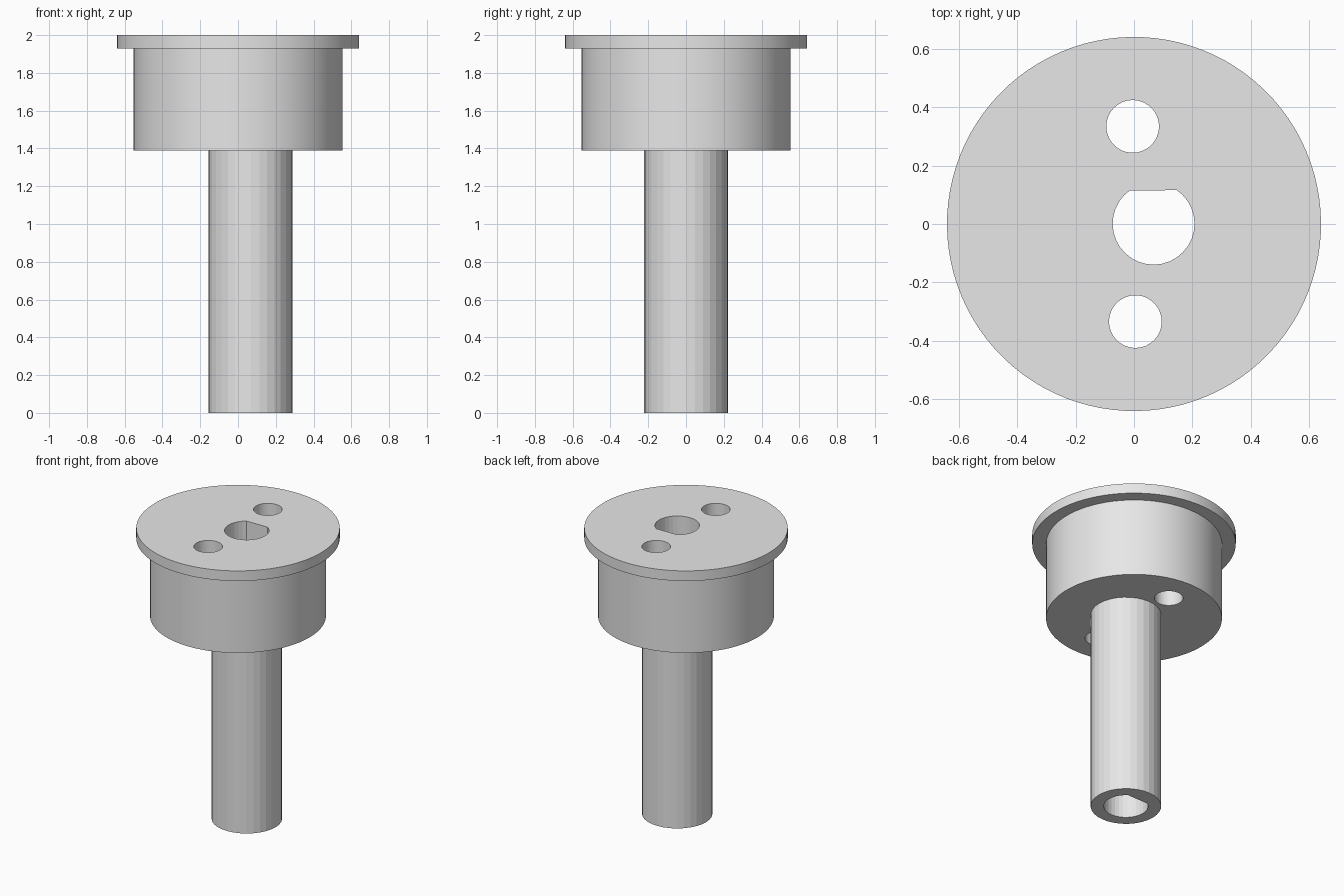
import bpy, bmesh, math
from mathutils import Matrix, Vector

cube = bpy.data.objects.get("Cube")
if cube:
    bpy.data.objects.remove(cube, do_unlink=True)

# Main dimensions
HUB_BOTTOM, FLANGE_BOTTOM, TOP = 1.39, 1.93, 2.0
SHAFT_X, PIN_Y = 0.067, 0.334
TURN = Matrix.Rotation(math.radians(0.8), 4, "Z")

grey = bpy.data.materials.new("plain grey")
grey.use_nodes = True
grey.diffuse_color = (0.8, 0.8, 0.8, 1)
grey.node_tree.nodes["Principled BSDF"].inputs["Base Color"].default_value = (0.8, 0.8, 0.8, 1)


def rod(name, radius, z0, z1, x=0, y=0, sides=96, flat_y=None):
    """Upright cylinder, optionally cut to a D section."""
    bm = bmesh.new()
    bmesh.ops.create_cone(bm, cap_ends=True, segments=sides, radius1=radius,
                          radius2=radius, depth=z1 - z0)
    if flat_y is not None:
        cut = bmesh.ops.bisect_plane(bm, geom=bm.verts[:] + bm.edges[:] + bm.faces[:],
                                     plane_co=Vector((0, flat_y, 0)),
                                     plane_no=Vector((0, 1, 0)), clear_outer=True)
        edges = [e for e in cut["geom_cut"] if isinstance(e, bmesh.types.BMEdge)]
        bmesh.ops.holes_fill(bm, edges=edges, sides=0)
        bmesh.ops.recalc_face_normals(bm, faces=bm.faces)
    bm.transform(TURN @ Matrix.Translation((x, y, (z0 + z1) / 2)))
    mesh = bpy.data.meshes.new(name)
    bm.to_mesh(mesh)
    bm.free()
    mesh.materials.append(grey)
    obj = bpy.data.objects.new(name, mesh)
    bpy.context.collection.objects.link(obj)
    return obj


def combine(target, tool, operation):
    """Apply a boolean and remove the tool."""
    mod = target.modifiers.new(operation.lower(), "BOOLEAN")
    mod.operation, mod.object, mod.solver = operation, tool, "EXACT"
    bpy.ops.object.select_all(action="DESELECT")
    bpy.context.view_layer.objects.active = target
    target.select_set(True)
    bpy.ops.object.modifier_apply(modifier=mod.name)
    bpy.data.objects.remove(tool, do_unlink=True)


# Hub with the wide flange on top and the off-centre shaft below
body = rod("flanged_hub_and_shaft", 0.553, HUB_BOTTOM, TOP - 0.03)
combine(body, rod("flange", 0.64, FLANGE_BOTTOM, TOP), "UNION")
combine(body, rod("shaft", 0.222, 0, HUB_BOTTOM + 0.1, x=SHAFT_X, sides=32), "UNION")

# D-shaped bore through the whole length
combine(body, rod("bore", 0.14, -0.1, TOP + 0.1, x=SHAFT_X, sides=32, flat_y=0.114),
        "DIFFERENCE")

# Two round holes through the hub
for side in (-1, 1):
    combine(body, rod("pin_hole", 0.09, HUB_BOTTOM - 0.1, TOP + 0.1, y=side * PIN_Y, sides=48),
            "DIFFERENCE")

# Smooth hub, faceted shaft
bpy.ops.object.shade_smooth_by_angle(angle=math.radians(9))
